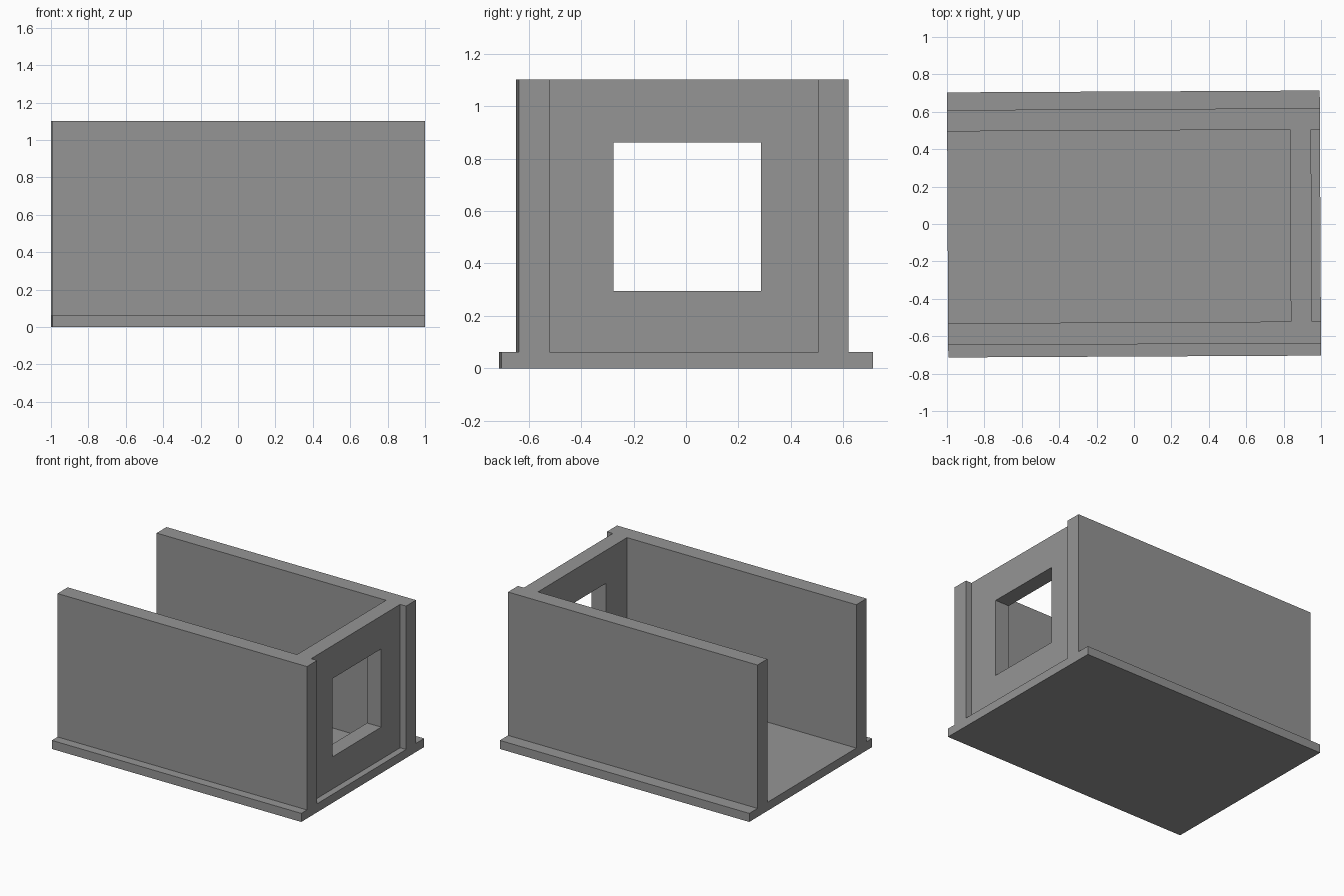
import bpy
import bmesh

cube = bpy.data.objects.get("Cube")
if cube:
    bpy.data.objects.remove(cube, do_unlink=True)

# Material
GREY = (0.3, 0.3, 0.3, 1.0)
grey = bpy.data.materials.new("plain grey")
grey.use_nodes = True
grey.diffuse_color = GREY
grey.node_tree.nodes["Principled BSDF"].inputs["Base Color"].default_value = GREY

# Main dimensions
HALF_LENGTH = 0.9965
HALF_WIDTH = 0.7085
FLOOR_TOP = 0.062
WALL_TOP = 1.101
LEFT_INNER, LEFT_OUTER = 0.5, 0.614
RIGHT_INNER, RIGHT_OUTER = -0.526, -0.643
TURN = 0.005  # the whole body sits very slightly turned


def finish(name, bm):
    bmesh.ops.recalc_face_normals(bm, faces=bm.faces[:])
    mesh = bpy.data.meshes.new(name)
    bm.to_mesh(mesh)
    bm.free()
    mesh.materials.append(grey)
    obj = bpy.data.objects.new(name, mesh)
    obj.rotation_euler.z = TURN
    bpy.context.collection.objects.link(obj)
    return obj


def box(name, x, y, z):
    bm = bmesh.new()
    bmesh.ops.create_cube(bm, size=1)
    for v in bm.verts:
        v.co = [lo + (c + 0.5) * (hi - lo) for c, (lo, hi) in zip(v.co, (x, y, z))]
    return finish(name, bm)


def framed_panel(name, x, outer, inner):
    """Upright panel across x with a rectangular opening; rectangles are (y0, y1, z0, z1)."""
    bm = bmesh.new()
    loops = []
    for y0, y1, z0, z1 in (outer, inner):
        corners = ((y0, z0), (y1, z0), (y1, z1), (y0, z1))
        loops.append([bm.verts.new((x[0], y, z)) for y, z in corners])
    a, b = loops
    for i in range(4):
        j = (i + 1) % 4
        bm.faces.new((a[i], a[j], b[j], b[i]))
    result = bmesh.ops.extrude_face_region(bm, geom=bm.faces[:])
    moved = [g for g in result["geom"] if isinstance(g, bmesh.types.BMVert)]
    bmesh.ops.translate(bm, vec=(x[1] - x[0], 0, 0), verts=moved)
    return finish(name, bm)


full_length = (-HALF_LENGTH, HALF_LENGTH)
wall_height = (FLOOR_TOP, WALL_TOP)

# Floor slab and the two long walls
box("floor_slab", full_length, (-HALF_WIDTH, HALF_WIDTH), (0, FLOOR_TOP))
box("back_wall", full_length, (LEFT_INNER, LEFT_OUTER), wall_height)
box("front_wall", full_length, (RIGHT_OUTER, RIGHT_INNER), wall_height)

# Recessed end wall with a square window
framed_panel("window_end_wall", (0.836, 0.949),
             (RIGHT_INNER, LEFT_INNER, FLOOR_TOP, WALL_TOP),
             (-0.282, 0.282, 0.295, 0.862))
